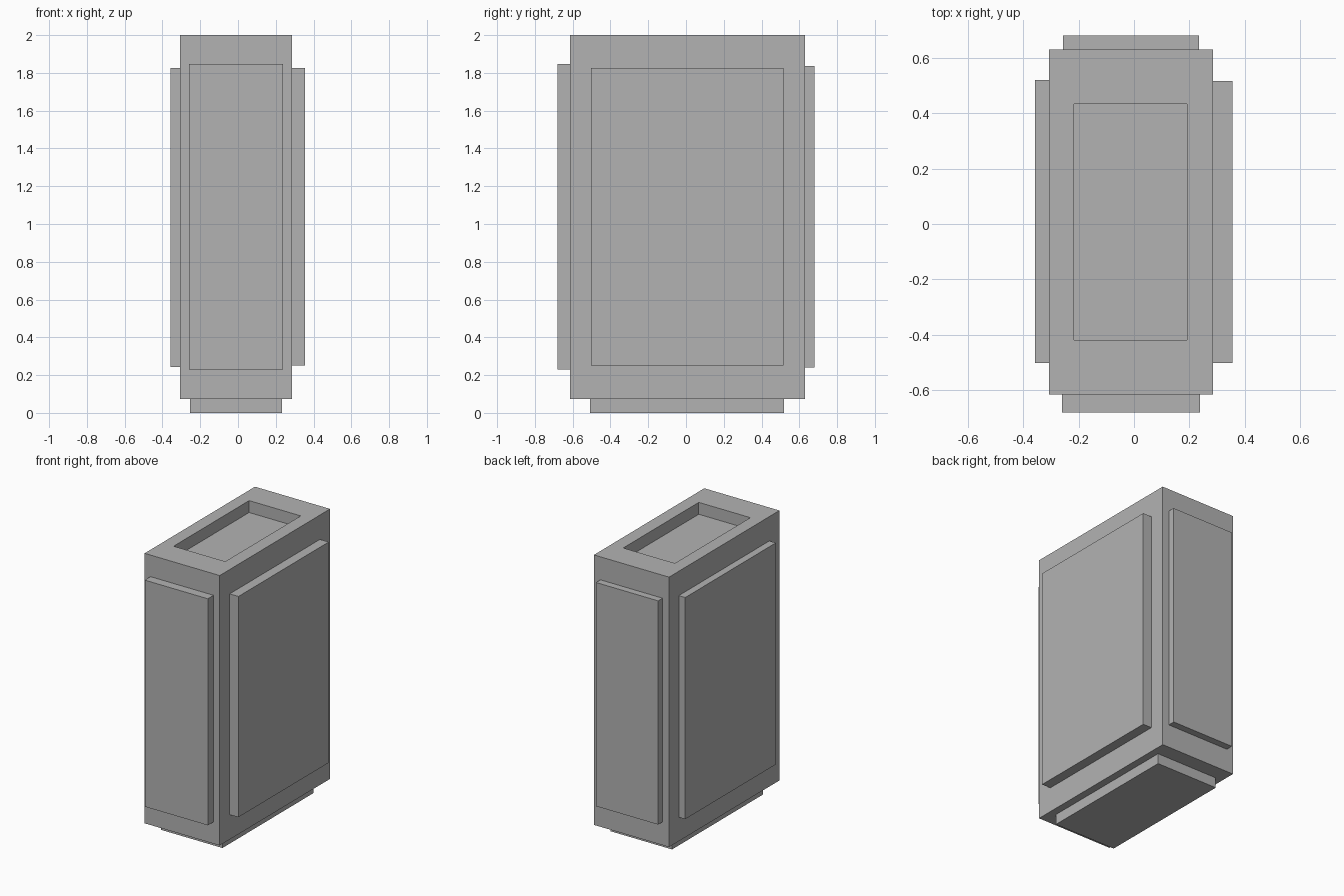
import bpy
import bmesh
from mathutils import Vector

if "Cube" in bpy.data.objects:
    bpy.data.objects.remove(bpy.data.objects["Cube"])

grey = bpy.data.materials.new("plain grey")
grey.diffuse_color = (0.45, 0.45, 0.45, 1)
grey.use_nodes = True
grey.node_tree.nodes["Principled BSDF"].inputs["Base Color"].default_value = grey.diffuse_color

# Main block limits
LOW = Vector((-0.307, -0.615, 0.073))
HIGH = Vector((0.286, 0.63, 2.0))

# Panels: axis, side, rectangle on the other two axes, final level of the panel
PANELS = [
    (0, -1, (-0.502, 0.52), (0.244, 1.826), -0.358),   # left panel
    (0, 1, (-0.502, 0.516), (0.25, 1.826), 0.355),     # right panel
    (1, -1, (-0.26, 0.238), (0.229, 1.846), -0.68),    # front panel
    (1, 1, (-0.256, 0.235), (0.239, 1.836), 0.68),     # back panel
    (2, -1, (-0.254, 0.233), (-0.508, 0.52), 0.0),     # base plinth
    (2, 1, (-0.216, 0.192), (-0.418, 0.434), 1.915),   # top recess
]

# Block
bm = bmesh.new()
bmesh.ops.create_cube(bm, size=2)
for v in bm.verts:
    v.co = Vector([HIGH[i] if v.co[i] > 0 else LOW[i] for i in range(3)])
bm.normal_update()

# Inset each side to its rectangle, then push it out (or in at the top)
for axis, side, first, second, level in PANELS:
    face = max(bm.faces, key=lambda f: f.normal[axis] * side * f.calc_area())
    middle = face.calc_center_median()
    bmesh.ops.inset_individual(bm, faces=[face], thickness=0.05)
    a, b = [i for i in range(3) if i != axis]
    for v in face.verts:
        v.co[a] = first[1] if v.co[a] > middle[a] else first[0]
        v.co[b] = second[1] if v.co[b] > middle[b] else second[0]
    new = bmesh.ops.extrude_discrete_faces(bm, faces=[face])["faces"][0]
    for v in new.verts:
        v.co[axis] = level
    bm.normal_update()

bmesh.ops.recalc_face_normals(bm, faces=bm.faces)
mesh = bpy.data.meshes.new("panelled_block")
bm.to_mesh(mesh)
bm.free()
mesh.materials.append(grey)
bpy.context.collection.objects.link(bpy.data.objects.new("panelled_block", mesh))
